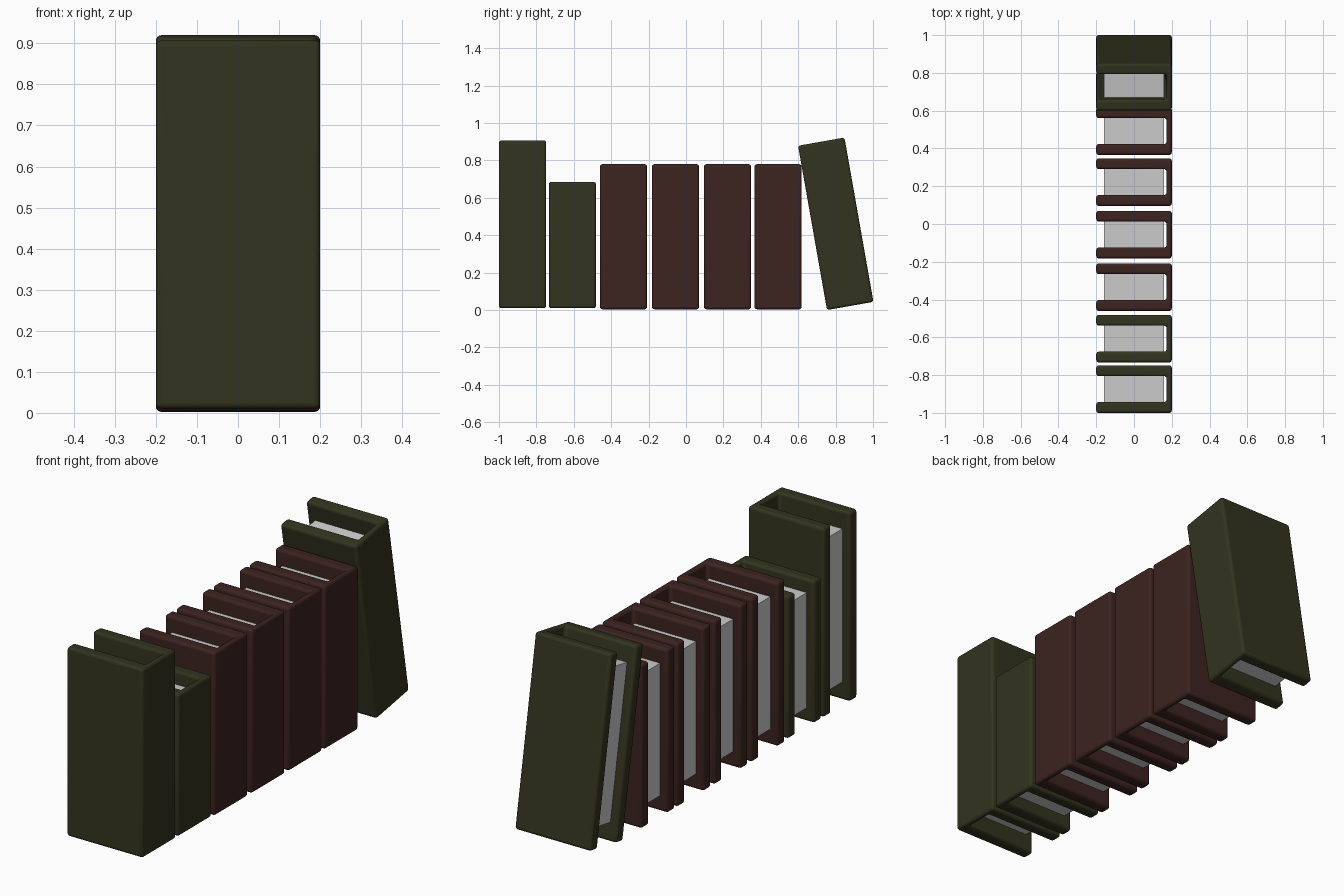
import bpy, bmesh
from math import radians

if "Cube" in bpy.data.objects:
    bpy.data.objects.remove(bpy.data.objects["Cube"])

COVER, SPINE, HALF = 0.057, 0.028, 0.2   # board thickness, spine thickness, half depth


def material(name, rgb):
    m = bpy.data.materials.new(name)
    m.diffuse_color = (*rgb, 1)
    m.use_nodes = True
    m.node_tree.nodes["Principled BSDF"].inputs["Base Color"].default_value = m.diffuse_color
    return m


def prism(name, profile, z0, z1):
    """Extrude an xy outline from z0 to z1."""
    bm = bmesh.new()
    face = bm.faces.new([bm.verts.new((x, y, z0)) for x, y in profile])
    top = bmesh.ops.extrude_face_region(bm, geom=[face])["geom"]
    bmesh.ops.translate(bm, vec=(0, 0, z1 - z0),
                        verts=[v for v in top if isinstance(v, bmesh.types.BMVert)])
    bmesh.ops.recalc_face_normals(bm, faces=bm.faces)
    mesh = bpy.data.meshes.new(name)
    bm.to_mesh(mesh)
    bm.free()
    obj = bpy.data.objects.new(name, mesh)
    bpy.context.collection.objects.link(obj)
    return obj


def book(i, y, z, height, mat, tilt=0, width=0.252):
    # U-shaped cover: two boards joined by the spine on +x
    a, b, s = COVER, width - COVER, HALF - SPINE
    cover = prism(f"book_cover_{i}", [(-HALF, 0), (HALF, 0), (HALF, width), (-HALF, width),
                                      (-HALF, b), (s, b), (s, a), (-HALF, a)], 0, height)
    cover.data.materials.append(mat)
    bev = cover.modifiers.new("rounding", 'BEVEL')
    bev.width, bev.segments = 0.0135, 4
    bpy.ops.object.select_all(action='DESELECT')
    cover.select_set(True)
    bpy.context.view_layer.objects.active = cover
    bpy.ops.object.shade_smooth_by_angle(angle=radians(40))
    # page block, recessed at top, bottom and fore edge
    m = 0.095 * height
    pages = prism(f"book_pages_{i}", [(-0.16, a), (0.16, a), (0.16, b), (-0.16, b)], m, height - m)
    for o in (cover, pages):
        o.location = (0, y, z)
        o.rotation_euler = (radians(tilt), 0, 0)


olive = material("olive_cover", (0.033, 0.033, 0.014))
maroon = material("maroon_cover", (0.045, 0.017, 0.014))

# upright olive pair
book(1, -1.0, 0.01, 0.897, olive)
book(2, -0.733, 0.01, 0.675, olive)
# matching maroon set
for k, y in enumerate((-0.46, -0.182, 0.096, 0.366)):
    book(3 + k, y, 0.004, 0.776, maroon)
# leaning end book
book(7, 0.754, 0.0, 0.892, olive, tilt=10)
